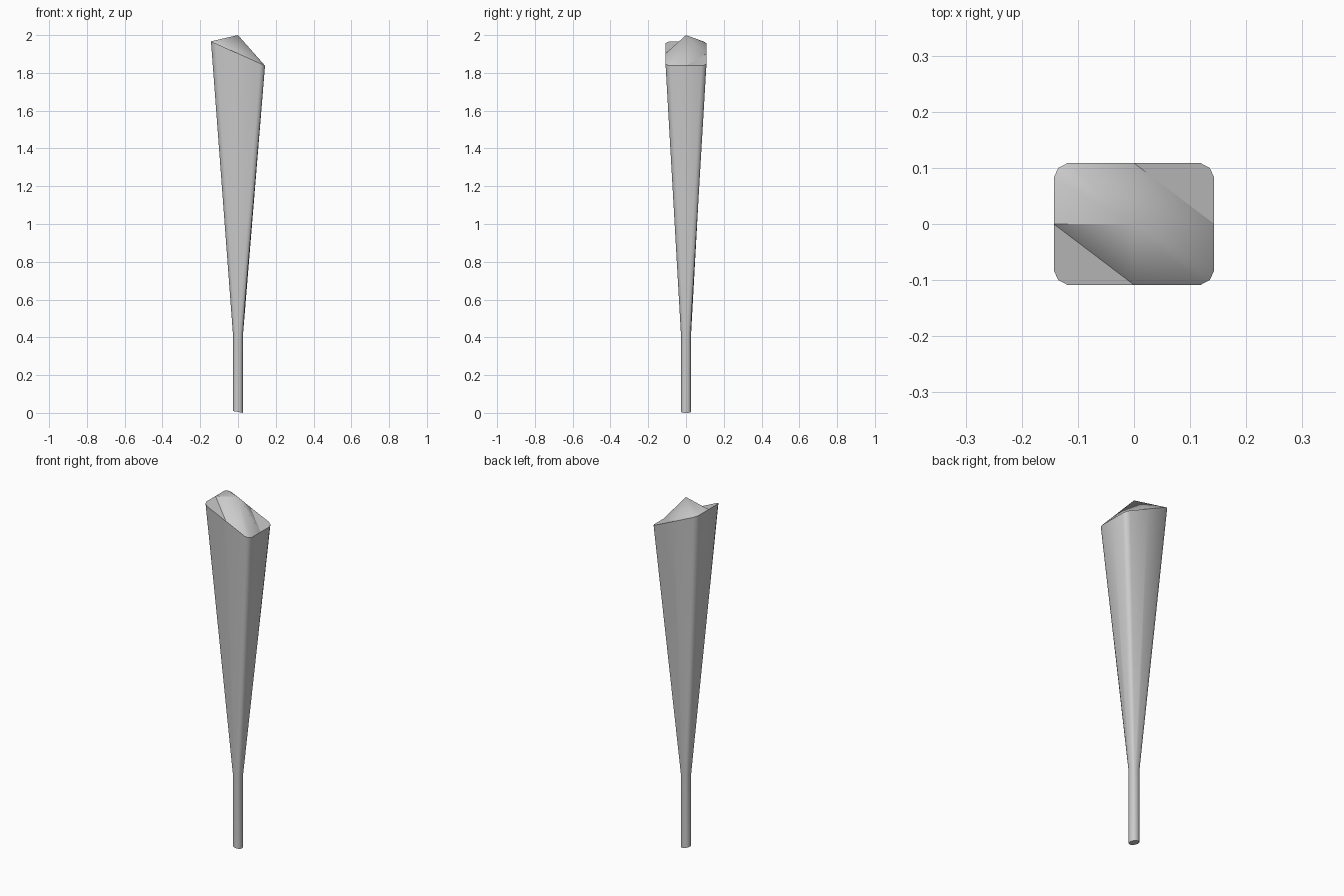
import bpy, bmesh, math

if "Cube" in bpy.data.objects:
    bpy.data.objects.remove(bpy.data.objects["Cube"])

A, B, R = 0.143, 0.1085, 0.027      # head half width, head half depth, handle radius


def ring16(quarter):
    """Mirror four first-quadrant points (+ the y-axis point) into a closed ring of 16."""
    q1 = quarter                                   # +x mid ... +y mid
    q2 = [(-x, y) for x, y in reversed(q1[:-1])]   # on to -x mid
    half = q1 + q2
    return half + [(x, -y) for x, y in reversed(half[1:-1])]


head = ring16([(A, 0), (A, .76 * B), (.945 * A, .92 * B), (.83 * A, B), (0, B)])
grip = ring16([(R * math.cos(math.radians(d)), R * math.sin(math.radians(d)))
               for d in (0, 28, 45, 62, 90)])

bm = bmesh.new()


def add_ring(points, z, slope=0.0):
    return [bm.verts.new((x, y, z + slope * x)) for x, y in points]


# handle bottom, handle top, slanted head rim
base = add_ring(grip, 0.005, -0.18)
neck = add_ring(grip, 0.42)
rim = add_ring(head, 1.9025, -0.451)
for lo, hi in ((base, neck), (neck, rim)):
    for i in range(16):
        j = (i + 1) % 16
        bm.faces.new((lo[i], lo[j], hi[j], hi[i]))
bm.faces.new(list(reversed(base)))

# cap: peak with ridges to two opposite corners, hollows at the other two
peak = bm.verts.new((0, 0, 2))
for k in range(4):
    p = [rim[(4 * k + n) % 16] for n in range(5)]
    if k in (1, 3):
        for n in range(4):
            bm.faces.new((peak, p[n], p[n + 1]))
    else:
        for tri in ((0, 1, 2), (0, 2, 4), (2, 3, 4)):
            bm.faces.new([p[n] for n in tri])
        bm.faces.new((peak, p[0], p[4]))

bmesh.ops.recalc_face_normals(bm, faces=bm.faces)
mesh = bpy.data.meshes.new("tapered_club")
bm.to_mesh(mesh)
bm.free()
club = bpy.data.objects.new("tapered_club", mesh)
bpy.context.collection.objects.link(club)

bpy.context.view_layer.objects.active = club
club.select_set(True)
bpy.ops.object.shade_smooth_by_angle(angle=math.radians(35))
